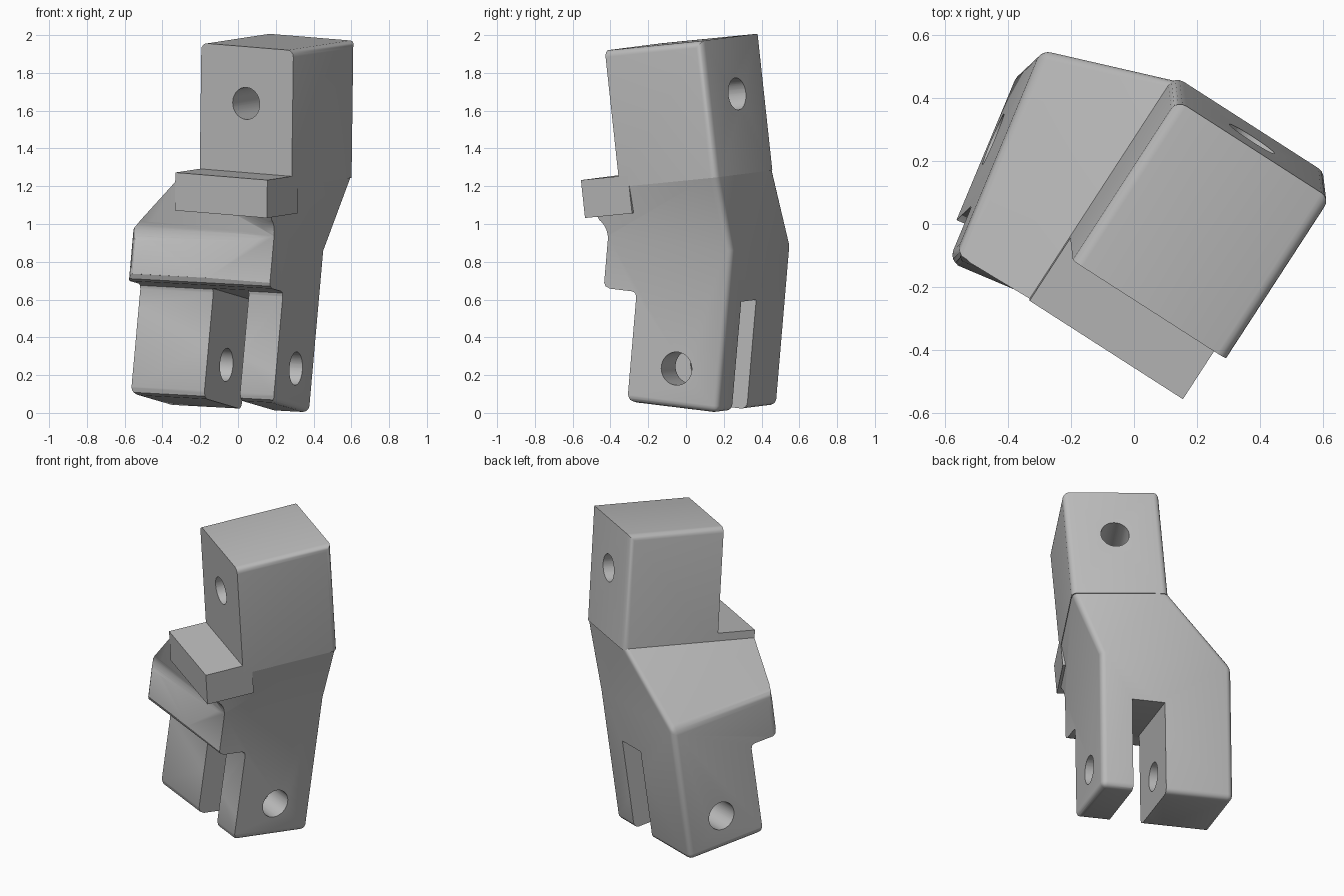
import bpy, bmesh, math
from mathutils import Vector

if "Cube" in bpy.data.objects:
    bpy.data.objects.remove(bpy.data.objects["Cube"], do_unlink=True)

grey = bpy.data.materials.new("plain grey")
grey.use_nodes = True
COLOUR = (0.5, 0.5, 0.5, 1)
grey.diffuse_color = COLOUR
grey.node_tree.nodes["Principled BSDF"].inputs["Base Color"].default_value = COLOUR


def frame(side, up):
    """Return a function that maps side, depth and height to the tilted frame."""
    w = Vector(up).normalized()
    u = Vector(side)
    u = (u - w * u.dot(w)).normalized()
    v = w.cross(u)
    return lambda a, b, c: u * a + v * b + w * c


lower = frame((0.92, -0.39, -0.05), (0.09, 0.085, 1))
upper = frame((0.84, -0.54, -0.06), (0.013, -0.108, 1))


def ring(fr, u0, u1, v0, v1, w):
    return [fr(u0, v0, w), fr(u1, v0, w), fr(u1, v1, w), fr(u0, v1, w)]


def loft(name, rings, rounded=(), radius=0.035):
    """Skin rings of equal size, cap both ends and round the chosen edges."""
    bm = bmesh.new()
    loops = [[bm.verts.new(p) for p in r] for r in rings]
    flat = [v for loop in loops for v in loop]
    n = len(loops[0])
    for low, high in zip(loops, loops[1:]):
        for i in range(n):
            j = (i + 1) % n
            bm.faces.new((low[i], low[j], high[j], high[i]))
    bm.faces.new(loops[0])
    bm.faces.new(loops[-1])
    bmesh.ops.recalc_face_normals(bm, faces=bm.faces[:])
    edges = [bm.edges.get((flat[a], flat[b])) for a, b in rounded]
    if edges:
        bmesh.ops.bevel(bm, geom=edges, offset=radius, segments=4,
                        profile=0.5, affect='EDGES')
    bmesh.ops.triangulate(bm, faces=bm.faces[:])
    bmesh.ops.recalc_face_normals(bm, faces=bm.faces[:])
    mesh = bpy.data.meshes.new(name)
    bm.to_mesh(mesh)
    bm.free()
    ob = bpy.data.objects.new(name, mesh)
    bpy.context.collection.objects.link(ob)
    mesh.materials.append(grey)
    return ob


def box(name, fr, u, v, w, rounded=()):
    return loft(name, [ring(fr, *u, *v, h) for h in w], rounded)


def circle(r, n=48):
    return [(r * math.cos(math.tau * i / n), r * math.sin(math.tau * i / n)) for i in range(n)]


def across(name, profile, u0, u1):
    """Extrude a depth and height profile sideways in the lower frame."""
    return loft(name, [[lower(u, v, w) for v, w in profile] for u in (u0, u1)])


def cut(part, tool):
    mod = part.modifiers.new("cut", 'BOOLEAN')
    mod.operation, mod.solver, mod.object = 'DIFFERENCE', 'MANIFOLD', tool
    bpy.context.view_layer.objects.active = part
    bpy.ops.object.modifier_apply(modifier=mod.name)
    bpy.data.objects.remove(tool, do_unlink=True)


# Lower body with its shoulder, twisting up to the neck
body = loft("forked_body", [
    ring(lower, -0.53, 0.29, -0.41, 0.30, 0.048),
    ring(lower, -0.53, 0.29, -0.41, 0.30, 0.91),
    ring(upper, -0.233, 0.343, -0.276, 0.568, 1.24)],
    [(1, 2), (2, 3), (3, 0), (0, 4), (2, 6), (3, 7), (4, 7), (7, 11), (6, 10)])

# Recess in front of the legs, leaving a rounded lip above and rounded toes below
recess = [(-0.7, -0.1), (-0.18, -0.1), (-0.18, 0.048), (-0.208, 0.06), (-0.22, 0.088),
          (-0.22, 0.61), (-0.228, 0.628), (-0.245, 0.635), (-0.375, 0.635),
          (-0.4, 0.645), (-0.415, 0.67), (-0.7, 0.67)]
cut(body, across("recess_cutter", recess, -0.8, 0.6))

# Rounded hollow between lip and ledge
hollow = [(a - 0.521, b + 0.895) for a, b in circle(0.11)]
cut(body, across("hollow_cutter", hollow, -0.8, 0.6))

# Slot between the two legs, and the pin hole through them
cut(body, box("slot_cutter", lower, (-0.11, 0.095), (-0.7, 0.6), (-0.2, 0.632)))
leg_hole = [(a + 0.045, b + 0.256) for a, b in circle(0.088)]
cut(body, across("leg_hole_cutter", leg_hole, -0.8, 0.6))

# Head block with its pin hole
SIDES = (-0.235, 0.345)
head = box("head_block", upper, SIDES, (-0.04, 0.57), (1.23, 1.957),
           [(5, 6), (7, 4), (2, 6), (3, 7)])
head_hole = [[upper(a + 0.052, v, b + 1.655) for a, b in circle(0.085)] for v in (-0.3, 0.8)]
cut(head, loft("head_hole_cutter", head_hole))

# Ledge in front of the head
ledge = box("ledge", upper, SIDES, (-0.278, 0.02), (1.085, 1.287))

bpy.ops.object.select_all(action='DESELECT')
for part in (body, head, ledge):
    part.select_set(True)
bpy.context.view_layer.objects.active = body
bpy.ops.object.shade_smooth_by_angle(angle=math.radians(30))
